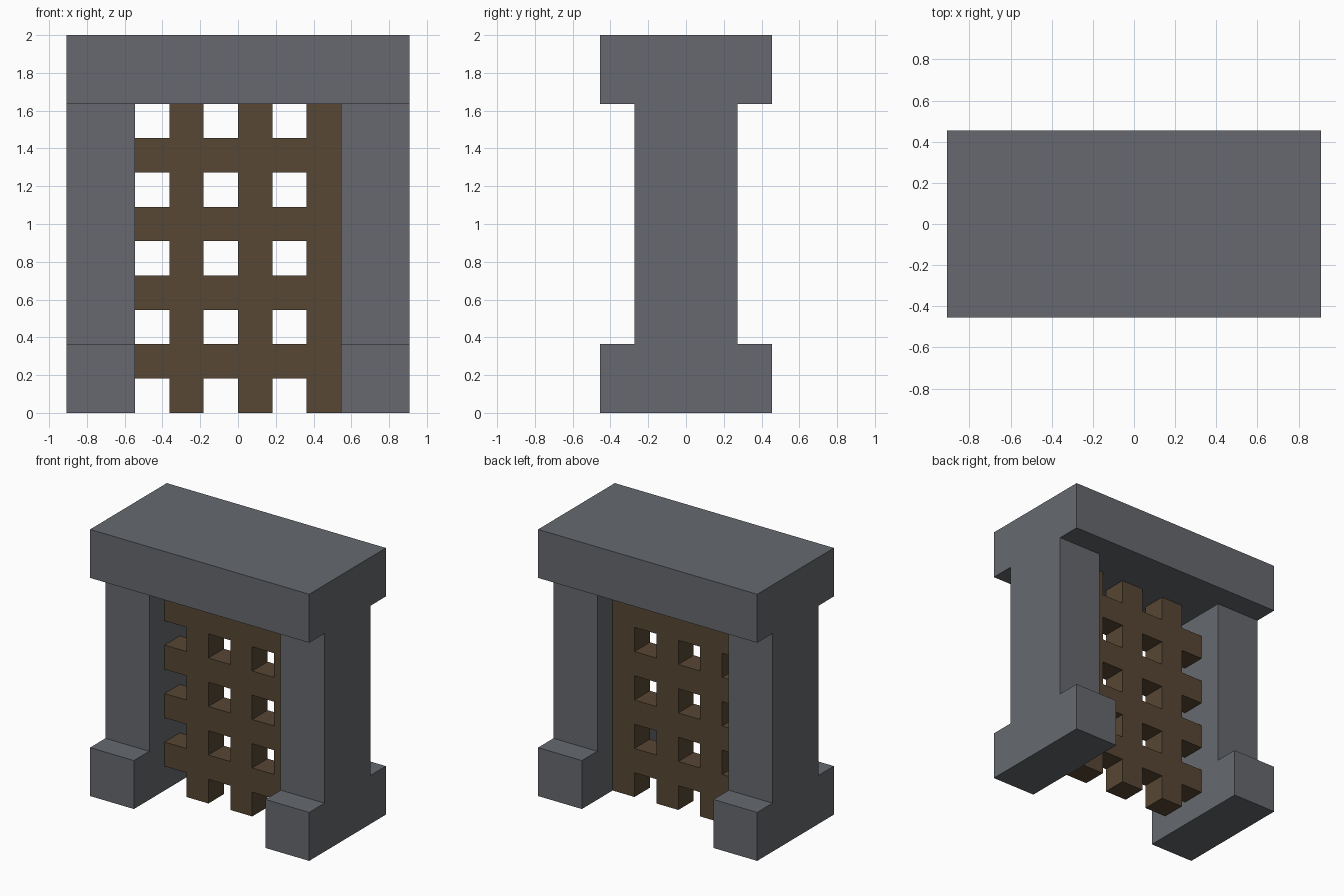
import bpy
import bmesh

U = 2 / 11  # block size: the gate is 11 blocks tall

cube = bpy.data.objects.get("Cube")
if cube:
    bpy.data.objects.remove(cube, do_unlink=True)


def material(name, rgb):
    mat = bpy.data.materials.new(name)
    mat.use_nodes = True
    color = (*rgb, 1)
    mat.diffuse_color = color
    mat.node_tree.nodes["Principled BSDF"].inputs["Base Color"].default_value = color
    return mat


def finish(name, bm, mat):
    bmesh.ops.recalc_face_normals(bm, faces=bm.faces)
    mesh = bpy.data.meshes.new(name)
    bm.to_mesh(mesh)
    bm.free()
    mesh.materials.append(mat)
    obj = bpy.data.objects.new(name, mesh)
    bpy.context.collection.objects.link(obj)
    return obj


def box(name, xs, ys, zs, mat):
    """Box between the given limits, in blocks."""
    bm = bmesh.new()
    bmesh.ops.create_cube(bm, size=1)
    for v in bm.verts:
        v.co = [U * (lo + hi) / 2 + c * U * (hi - lo)
                for c, (lo, hi) in zip(v.co, (xs, ys, zs))]
    return finish(name, bm, mat)


def pillar(name, x0, x1, mat):
    """Stepped side outline (wide foot, narrow shaft) extruded along x."""
    half = [(2.5, 0), (2.5, 2), (1.5, 2), (1.5, 9)]
    outline = half + [(-y, z) for y, z in reversed(half)]
    bm = bmesh.new()
    face = bm.faces.new([bm.verts.new((x0 * U, y * U, z * U)) for y, z in outline])
    ext = bmesh.ops.extrude_face_region(bm, geom=[face])["geom"]
    moved = [g for g in ext if isinstance(g, bmesh.types.BMVert)]
    bmesh.ops.translate(bm, verts=moved, vec=((x1 - x0) * U, 0, 0))
    return finish(name, bm, mat)


stone = material("grey stone", (0.133, 0.141, 0.156))
wood = material("dark brown wood", (0.095, 0.063, 0.034))

# Stone frame
pillar("left_pillar", 3, 5, stone)
pillar("right_pillar", -5, -3, stone)
box("lintel", (-5, 5), (-2.5, 2.5), (9, 11), stone)

# Wooden lattice: upright bars with short rails filling the gaps to their right
depth = (-0.5, 0.5)
for i, x in enumerate((-2, 0, 2), 1):
    box(f"gate_bar_{i}", (x, x + 1), depth, (0, 9), wood)
    for j, z in enumerate((1, 3, 5, 7), 1):
        box(f"gate_rail_{j}_{i}", (x - 1, x), depth, (z, z + 1), wood)
